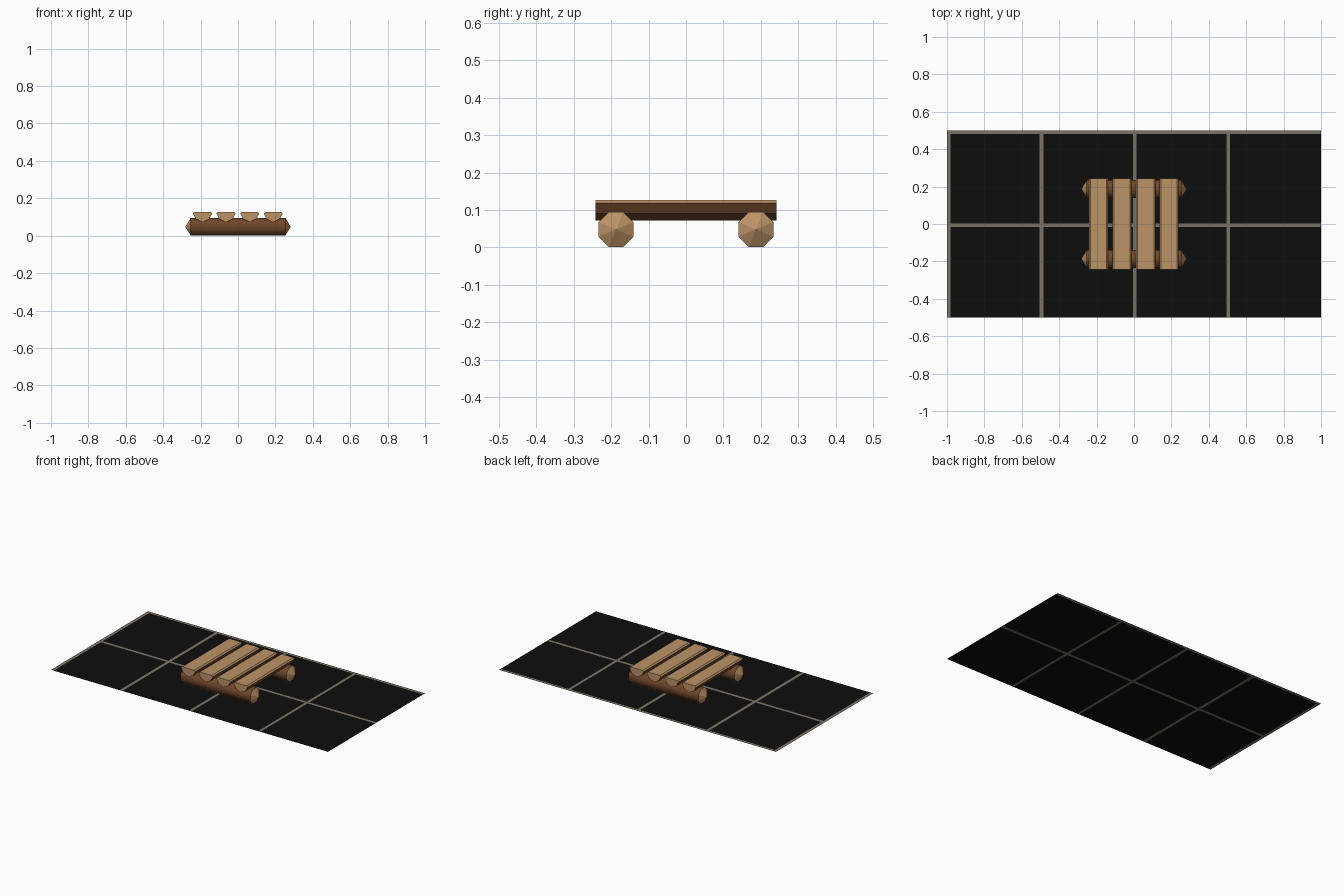
import bpy, bmesh, math

if "Cube" in bpy.data.objects:
    bpy.data.objects.remove(bpy.data.objects["Cube"])


def material(name, rgb):
    m = bpy.data.materials.new(name)
    m.diffuse_color = (*rgb, 1)
    m.use_nodes = True
    m.node_tree.nodes["Principled BSDF"].inputs["Base Color"].default_value = m.diffuse_color
    return m


BLACK = material("black tile", (0.004, 0.004, 0.004))
GREY = material("warm grey line", (0.20, 0.175, 0.14))
BARK = material("brown bark", (0.165, 0.062, 0.024))
WOOD = material("tan cut wood", (0.50, 0.29, 0.135))


def finish(bm, name, mats):
    me = bpy.data.meshes.new(name)
    bm.to_mesh(me)
    bm.free()
    for m in mats:
        me.materials.append(m)
    ob = bpy.data.objects.new(name, me)
    bpy.context.collection.objects.link(ob)
    return ob


# Flat tiled floor: narrow cells between cuts are the grey lines
def floor():
    xs = [-1, -0.98, -0.505, -0.485, -0.005, 0.014, 0.494, 0.512, 1]
    ys = [-0.5, -0.015, 0.004, 0.482, 0.5]
    bm = bmesh.new()
    grid = [[bm.verts.new((x, y, 0)) for x in xs] for y in ys]
    for j in range(len(ys) - 1):
        for i in range(len(xs) - 1):
            f = bm.faces.new((grid[j][i], grid[j][i + 1], grid[j + 1][i + 1], grid[j + 1][i]))
            narrow = min(xs[i + 1] - xs[i], ys[j + 1] - ys[j]) < 0.05
            f.material_index = int(narrow)
    finish(bm, "tiled_floor", [BLACK, GREY])


# Octagonal log along x with pointed cut ends
def log(name, y):
    bm = bmesh.new()
    r, zc = 0.047 / math.cos(math.pi / 8), 0.048
    rings = []
    for x in (-0.253, 0.253):
        rings.append([bm.verts.new((x, y + r * math.cos(a), zc + r * math.sin(a)))
                      for a in [math.pi / 8 + k * math.pi / 4 for k in range(8)]])
    tips = [bm.verts.new((x, y, zc)) for x in (-0.282, 0.282)]
    for k in range(8):
        n = (k + 1) % 8
        bm.faces.new((rings[0][k], rings[0][n], rings[1][n], rings[1][k])).smooth = True
        for ring, tip in zip(rings, tips):
            bm.faces.new((ring[k], ring[n], tip)).material_index = 1
    bmesh.ops.recalc_face_normals(bm, faces=bm.faces)
    finish(bm, name, [BARK, WOOD])


# Split-log plank along y: flat wood top and ends, bark underside
def plank(name, x):
    prof = [(-0.043, 0.127), (0.043, 0.127), (0.051, 0.119), (0.036, 0.09),
            (0, 0.072), (-0.036, 0.09), (-0.051, 0.119)]
    bm = bmesh.new()
    a, b = [[bm.verts.new((x + px, y, pz)) for px, pz in prof] for y in (-0.242, 0.242)]
    bm.faces.new(a)
    bm.faces.new(b)
    for k in range(len(prof)):
        n = (k + 1) % len(prof)
        bm.faces.new((a[k], a[n], b[n], b[k]))
    bmesh.ops.recalc_face_normals(bm, faces=bm.faces)
    for f in bm.faces:
        f.material_index = int(f.normal.z > 0.3 or abs(f.normal.y) > 0.9)
    finish(bm, name, [BARK, WOOD])


floor()
log("front_log", -0.187)
log("back_log", 0.187)
for i, px in enumerate((-0.19, -0.064, 0.063, 0.188)):
    plank(f"plank_{i + 1}", px)
